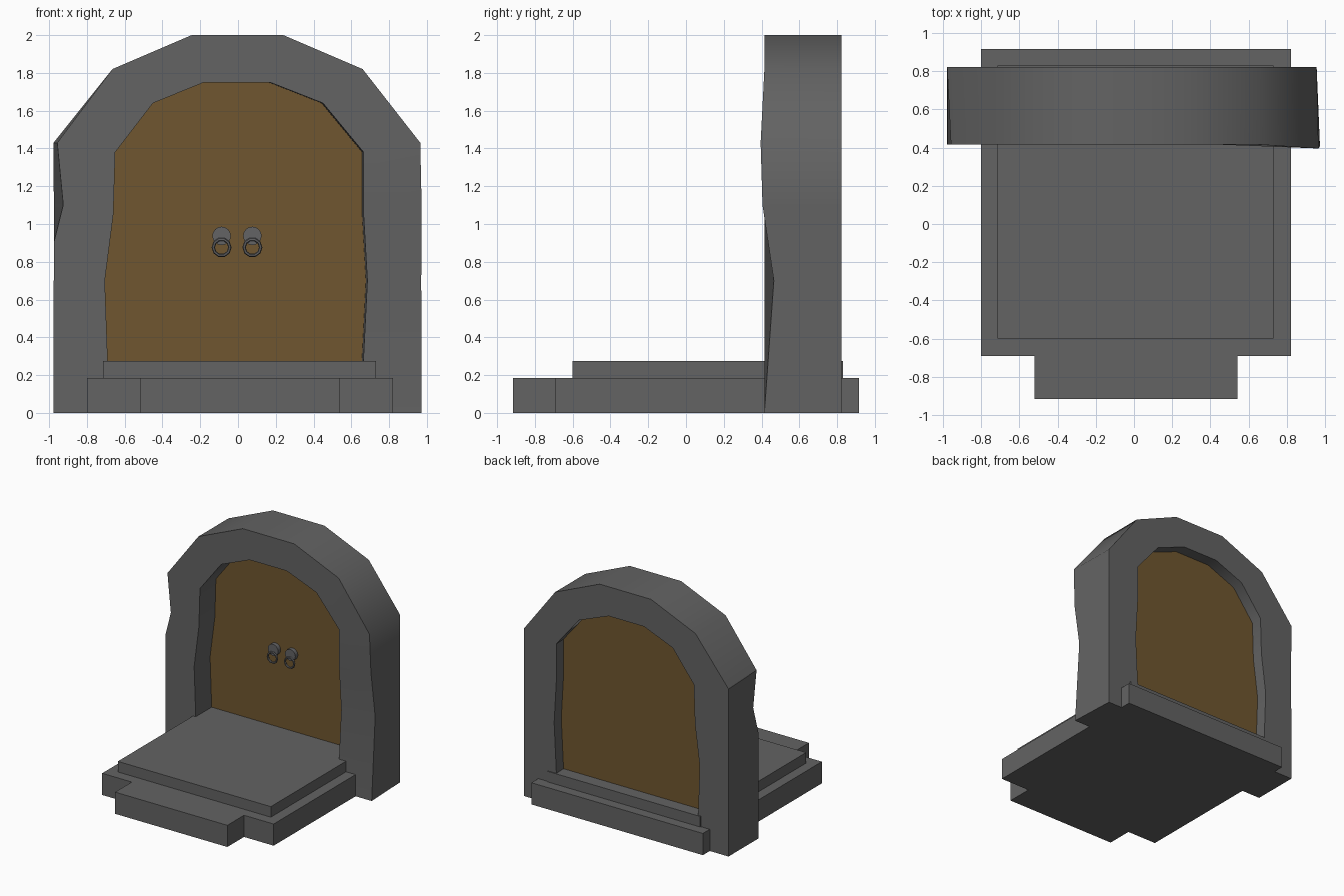
import bpy, bmesh, math
from mathutils import Matrix

cube = bpy.data.objects.get("Cube")
if cube:
    bpy.data.objects.remove(cube, do_unlink=True)


def material(name, rgb):
    m = bpy.data.materials.new(name)
    m.use_nodes = True
    m.diffuse_color = (*rgb, 1)
    bsdf = m.node_tree.nodes["Principled BSDF"]
    bsdf.inputs["Base Color"].default_value = (*rgb, 1)
    bsdf.inputs["Roughness"].default_value = 0.9
    return m


stone = material("grey stone", (0.125, 0.125, 0.125))
wood = material("brown wood", (0.162, 0.094, 0.029))
iron = material("iron grey", (0.125, 0.125, 0.13))


def finish(name, bm, mat, smooth=None):
    bmesh.ops.recalc_face_normals(bm, faces=bm.faces)
    mesh = bpy.data.meshes.new(name)
    bm.to_mesh(mesh)
    bm.free()
    mesh.materials.append(mat)
    ob = bpy.data.objects.new(name, mesh)
    bpy.context.collection.objects.link(ob)
    if smooth:
        bpy.ops.object.select_all(action='DESELECT')
        ob.select_set(True)
        bpy.context.view_layer.objects.active = ob
        bpy.ops.object.shade_smooth_by_angle(angle=math.radians(smooth))
    return ob


def box(name, x0, x1, y0, y1, z0, z1, mat):
    bm = bmesh.new()
    bmesh.ops.create_cube(bm, size=1)
    for v in bm.verts:
        v.co = (x1 if v.co.x > 0 else x0, y1 if v.co.y > 0 else y0,
                z1 if v.co.z > 0 else z0)
    return finish(name, bm, mat)


# Steps
box("base_slab", -0.80, 0.82, -0.69, 0.915, 0, 0.185, stone)
box("front_step", -0.52, 0.54, -0.915, -0.69, 0, 0.185, stone)
box("top_slab", -0.715, 0.73, -0.60, 0.83, 0.185, 0.275, stone)

# Arch profiles, from the foot of the -x leg over the top to the +x foot
FRONT, BACK = 0.415, 0.822
outer = [(-0.977, 0), (-0.975, 0.9), (-0.975, 1.1), (-0.977, 1.43), (-0.665, 1.82), (-0.245, 2),
         (0.24, 2), (0.66, 1.82), (0.955, 1.43), (0.955, 1.1), (0.955, 0.7), (0.955, 0)]
inner = [(-0.68, 0), (-0.705, 0.7), (-0.66, 1.05), (-0.65, 1.38), (-0.45, 1.64), (-0.18, 1.75),
         (0.17, 1.75), (0.45, 1.64), (0.665, 1.38), (0.665, 1.05), (0.685, 0.7), (0.65, 0)]
# Chipped front corners: profile index -> position
chips = {2: (-0.925, FRONT, 1.1), 3: (-0.957, FRONT, 1.43),
         8: (0.965, 0.395, 1.43), 9: (0.972, 0.405, 1.1),
         10: (0.97, 0.465, 0.7), 11: (0.972, FRONT, 0)}

bm = bmesh.new()
rings = []
for i, ((ox, oz), (ix, iz)) in enumerate(zip(outer, inner)):
    corners = [chips.get(i, (ox, FRONT, oz)), (ox, BACK, oz),
               (ix - (0.015 if ix > 0 else 0), BACK, iz), (ix, FRONT, iz)]
    rings.append([bm.verts.new(c) for c in corners])
for a, b in zip(rings, rings[1:]):
    for k in range(4):
        n = (k + 1) % 4
        bm.faces.new((a[k], a[n], b[n], b[k]))
bm.faces.new(rings[0])
bm.faces.new(rings[-1])
finish("stone_arch", bm, stone, 39.5)

# Door, filling the opening
bm = bmesh.new()
panel = bm.faces.new([bm.verts.new((x * 1.01, 0.63, max(z * 1.004, 0.2))) for x, z in inner])
grown = bmesh.ops.extrude_face_region(bm, geom=[panel])
for v in grown["geom"]:
    if isinstance(v, bmesh.types.BMVert):
        v.co.y += 0.09
finish("door", bm, wood)

# Door handles: round plate with a hanging ring
for side, x in (("right", -0.087), ("left", 0.076)):
    bm = bmesh.new()
    bmesh.ops.create_cone(bm, cap_ends=True, segments=16, radius1=0.049, radius2=0.049, depth=0.04,
                          matrix=Matrix.Translation((x, 0.615, 0.937)) @ Matrix.Rotation(math.pi / 2, 4, 'X'))
    finish(side + "_handle_plate", bm, iron, 30)
    bpy.ops.mesh.primitive_torus_add(major_segments=10, minor_segments=6, major_radius=0.044,
                                     minor_radius=0.009, location=(x, 0.588, 0.876),
                                     rotation=(math.pi / 2, 0, 0))
    ring = bpy.context.object
    ring.name = side + "_handle_ring"
    ring.data.materials.append(iron)
